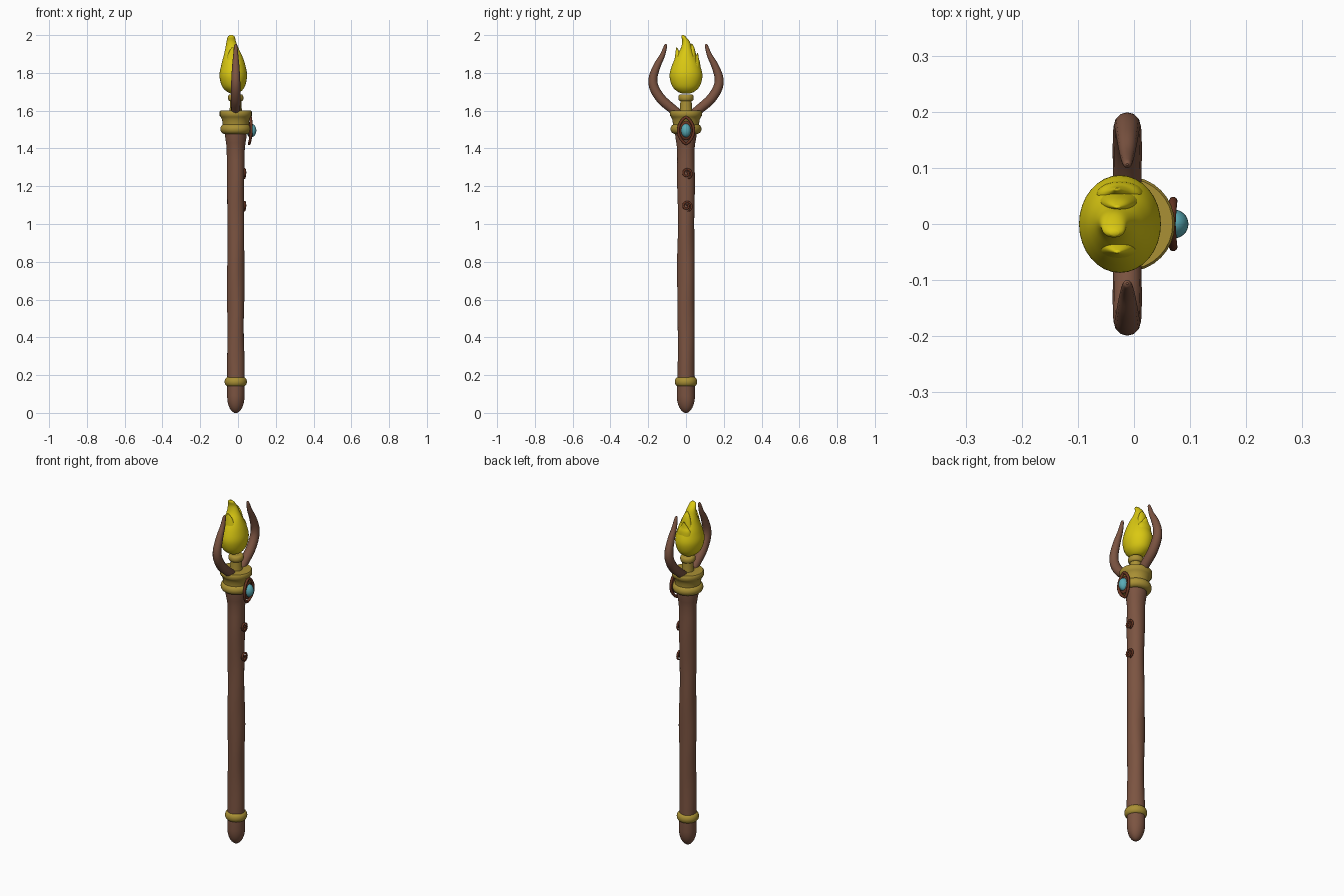
import bpy, bmesh, math
from mathutils import Vector

if "Cube" in bpy.data.objects:
    bpy.data.objects.remove(bpy.data.objects["Cube"])

CX = -0.012  # axis of the shaft


def material(name, rgb):
    m = bpy.data.materials.new(name)
    m.diffuse_color = (*rgb, 1)
    m.use_nodes = True
    m.node_tree.nodes["Principled BSDF"].inputs["Base Color"].default_value = m.diffuse_color
    return m


WOOD = material("brown wood", (0.20, 0.088, 0.053))
GOLD = material("old gold", (0.40, 0.28, 0.035))
FLAME = material("flame yellow", (0.70, 0.58, 0.006))
GEM = material("turquoise gem", (0.10, 0.41, 0.47))
TRIM = material("dark red brown", (0.14, 0.036, 0.016))


def smooth(ob, angle=45):
    bpy.ops.object.select_all(action='DESELECT')
    ob.select_set(True)
    bpy.context.view_layer.objects.active = ob
    bpy.ops.object.shade_smooth_by_angle(angle=math.radians(angle))


def catmull(rows, steps):
    """Smoothly resample a list of equal-length tuples."""
    pts = [Vector(r) for r in rows]
    out = []
    for i in range(len(pts) - 1):
        a, b, c, d = pts[max(i - 1, 0)], pts[i], pts[i + 1], pts[min(i + 2, len(pts) - 1)]
        for s in range(steps):
            t = s / steps
            out.append(0.5 * (2 * b + (c - a) * t + (2 * a - 5 * b + 4 * c - d) * t * t
                              + (3 * b - a - 3 * c + d) * t ** 3))
    return out + [pts[-1]]


def loft(name, rings, mat, segs=32, wobble=0.0, angle=45):
    """Skin horizontal elliptical rings (cx, cy, z, rx, ry), capped at both ends."""
    bm = bmesh.new()
    loops = []
    for cx, cy, z, rx, ry in rings:
        loop = []
        for k in range(segs):
            a = math.tau * k / segs
            w = 1 + wobble * (math.sin(3 * a + 9 * z) + math.sin(2 * a - 17 * z))
            loop.append(bm.verts.new((cx + rx * w * math.cos(a), cy + ry * w * math.sin(a), z)))
        loops.append(loop)
    for lo, hi in zip(loops, loops[1:]):
        for k in range(segs):
            n = (k + 1) % segs
            bm.faces.new((lo[k], lo[n], hi[n], hi[k]))
    bm.faces.new(loops[0][::-1])
    bm.faces.new(loops[-1])
    me = bpy.data.meshes.new(name)
    bm.to_mesh(me)
    bm.free()
    ob = bpy.data.objects.new(name, me)
    bpy.context.collection.objects.link(ob)
    me.materials.append(mat)
    smooth(ob, angle)
    return ob


def lathe(name, profile, mat, steps=1, **kw):
    rows = [(CX, 0, z, r, r) for r, z in profile]
    return loft(name, catmull(rows, steps) if steps > 1 else rows, mat, **kw)


def tube(name, points, radius, mat, radii=None, cyclic=False):
    cu = bpy.data.curves.new(name, 'CURVE')
    cu.dimensions = '3D'
    cu.bevel_depth = radius
    cu.bevel_resolution = 4
    cu.use_fill_caps = True
    sp = cu.splines.new('POLY')
    sp.points.add(len(points) - 1)
    for i, p in enumerate(points):
        sp.points[i].co = (*p, 1)
        sp.points[i].radius = radii[i] if radii else 1
    sp.use_cyclic_u = cyclic
    ob = bpy.data.objects.new(name, cu)
    bpy.context.collection.objects.link(ob)
    bpy.ops.object.select_all(action='DESELECT')
    ob.select_set(True)
    bpy.context.view_layer.objects.active = ob
    bpy.ops.object.convert(target='MESH')
    ob = bpy.context.object
    ob.data.materials.clear()
    ob.data.materials.append(mat)
    smooth(ob, 60)
    return ob


# Wooden shaft with rounded foot and flared head
foot = [(0.047 * math.sin(t * math.pi / 16), 0.09 * (1 - math.cos(t * math.pi / 16))) for t in range(1, 9)]
foot[0] = (0.008, 0.0)
body = [(0.045 + 0.0015 * math.sin(11 * z), z) for z in [0.14 + 0.05 * i for i in range(25)]]
lathe("shaft", foot + body + [(0.047, 1.40), (0.051, 1.43), (0.056, 1.46), (0.057, 1.50)],
      WOOD, wobble=0.02)


def bead(r, z, dr, dz, n=12):
    """Half-round profile bulging outwards."""
    return [(r + dr * math.cos(a), z + dz * math.sin(a))
            for a in [-math.pi / 2 + math.pi * i / n for i in range(n + 1)]]


# Gold fittings
lathe("foot_ring", bead(0.040, 0.165, 0.019, 0.025), GOLD)
lathe("collar_ring", bead(0.058, 1.503, 0.024, 0.026), GOLD)
lathe("collar_cup", [(0.068, 1.51), (0.069, 1.53), (0.072, 1.55), (0.079, 1.567), (0.085, 1.573),
                     (0.085, 1.595), (0.081, 1.60)], GOLD)
lathe("candle_neck", [(0.034, 1.59), (0.031, 1.62), (0.030, 1.655)], GOLD)
lathe("candle_rim", bead(0.030, 1.668, 0.011, 0.018), GOLD)

# Flame: teardrop with curling tip
loft("flame", catmull([
    (-0.022, 0, 1.690, 0.012, 0.014),
    (-0.022, 0, 1.700, 0.036, 0.043),
    (-0.024, 0, 1.730, 0.061, 0.073),
    (-0.025, 0, 1.785, 0.073, 0.087),
    (-0.025, 0, 1.840, 0.064, 0.074),
    (-0.027, -0.001, 1.890, 0.049, 0.050),
    (-0.032, 0.002, 1.930, 0.035, 0.030),
    (-0.036, 0.000, 1.965, 0.025, 0.020),
    (-0.036, -0.012, 1.990, 0.019, 0.012),
    (-0.035, -0.016, 2.000, 0.008, 0.005)], 5), FLAME, angle=80)

# Side tongues of the flame: (base y, tip y, tip z)
for name, y0, y1, zt in (("flame_tongue_left", -0.040, -0.050, 1.935),
                         ("flame_tongue_right", 0.038, 0.030, 1.955),
                         ("flame_tongue_outer", 0.052, 0.062, 1.905)):
    loft(name, catmull([
        (-0.024, y0, 1.80, 0.045, 0.026),
        (-0.026, y0, 1.85, 0.040, 0.023),
        (-0.028, y0 * 0.6 + y1 * 0.4, zt - 0.03, 0.022, 0.012),
        (-0.030, y1, zt, 0.004, 0.002)], 5), FLAME, segs=20, angle=80)

# Pair of curved horns: (y, z, radius)
horn = catmull([(0.030, 1.575, 0.024), (0.075, 1.612, 0.025), (0.130, 1.660, 0.026),
                (0.168, 1.720, 0.025), (0.174, 1.775, 0.023), (0.152, 1.840, 0.019),
                (0.126, 1.890, 0.014), (0.112, 1.930, 0.010), (0.107, 1.947, 0.007),
                (0.106, 1.953, 0.002)], 6)
for side, label in ((-1, "left"), (1, "right")):
    tube("horn_" + label, [(CX, side * p[0], p[1]) for p in horn], 1.0, WOOD, [p[2] for p in horn])

# Almond-shaped frame around the gem, leaning back at its lower point
frame = []
for i in range(48):
    a = math.tau * i / 48
    s, c = math.sin(a), math.cos(a)
    z = 0.070 * s
    frame.append((0.070 - (0.011 if z < 0 else 0.003) * s * s,
                  0.041 * math.copysign(abs(c) ** 1.5, c), 1.495 + z))
tube("gem_frame", frame, 0.0075, TRIM, cyclic=True)

# Gem and its backing
for name, mat, rad, x in (("gem_backing", TRIM, (0.010, 0.034, 0.050), 0.064),
                          ("gem", GEM, (0.027, 0.026, 0.036), 0.070)):
    bpy.ops.mesh.primitive_uv_sphere_add(segments=32, ring_count=16, radius=1, location=(x, 0, 1.495))
    ob = bpy.context.object
    ob.name = name
    ob.scale = rad
    ob.data.materials.append(mat)
    smooth(ob, 60)

# Spiral ornaments on the shaft
for label, zc in (("upper", 1.268), ("lower", 1.095)):
    pts = []
    for i in range(41):
        t = i / 40
        a = math.radians(120 - 560 * t)
        r = 0.005 + 0.024 * t
        pts.append((0.039 - 0.004 * t, 0.004 + r * math.cos(a), zc + r * math.sin(a)))
    pts = pts[:-14] + [p for p in pts[-14:]]
    tube("spiral_" + label, pts, 0.0062, TRIM, [0.9] * 38 + [0.75, 0.55, 0.3])
